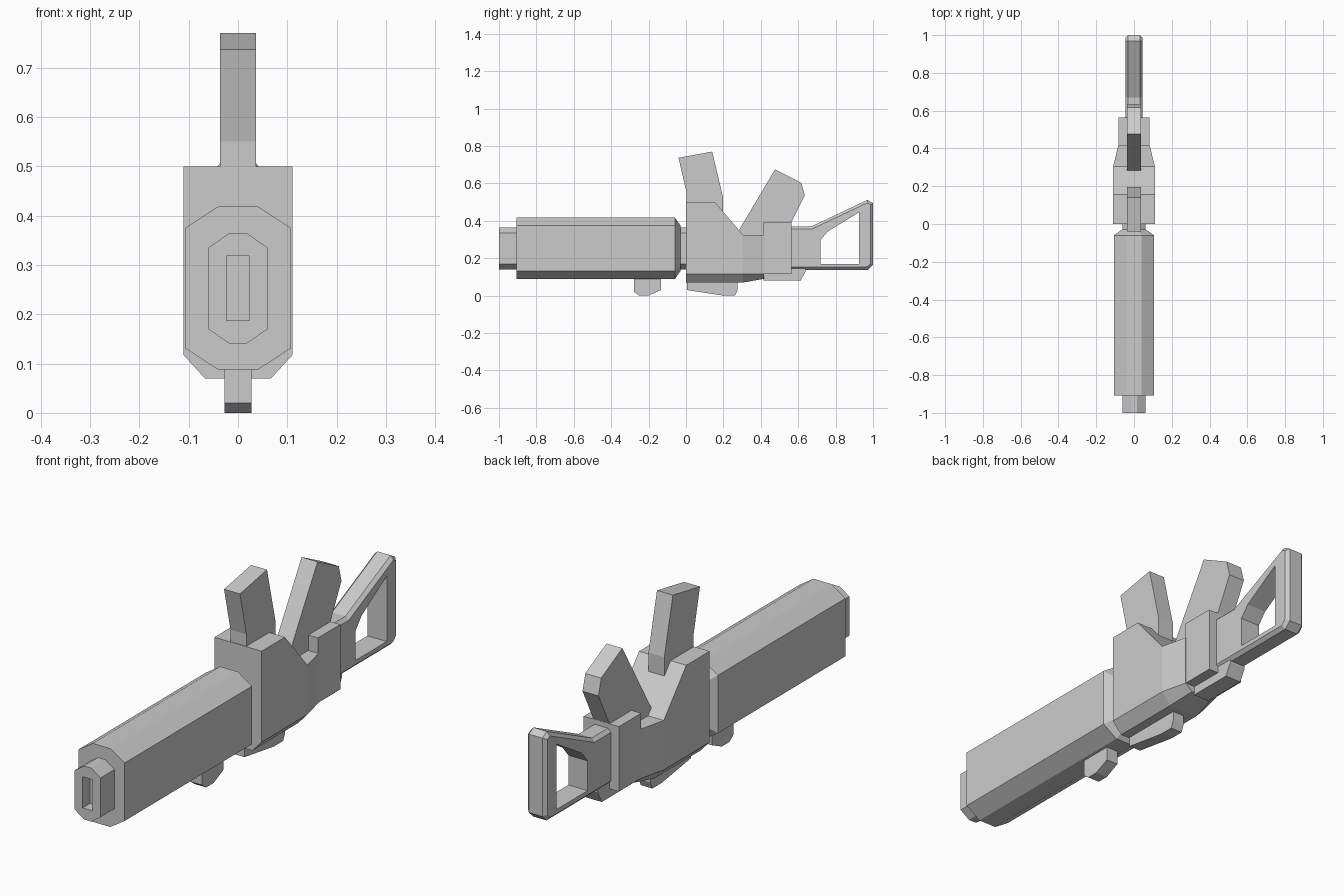
import bpy, bmesh

if "Cube" in bpy.data.objects:
    bpy.data.objects.remove(bpy.data.objects["Cube"])


def finish(name, bm):
    bmesh.ops.recalc_face_normals(bm, faces=bm.faces)
    mesh = bpy.data.meshes.new(name)
    bm.to_mesh(mesh)
    bm.free()
    obj = bpy.data.objects.new(name, mesh)
    bpy.context.collection.objects.link(obj)
    return obj


def loft(name, sections):
    """Join equal-sized rings of 3D points and cap both ends."""
    bm = bmesh.new()
    rings = [[bm.verts.new(p) for p in s] for s in sections]
    n = len(rings[0])
    for a, b in zip(rings, rings[1:]):
        for i in range(n):
            j = (i + 1) % n
            bm.faces.new((a[i], a[j], b[j], b[i]))
    bm.faces.new(rings[0])
    bm.faces.new(rings[-1])
    return finish(name, bm)


def slab(name, profile, w):
    """Side profile (y, z) spanning -w..w in x."""
    return loft(name, [[(x, y, z) for y, z in profile] for x in (-w, w)])


def octagon(y, w, top_w, z0, z1, cz):
    """Chamfered rectangle section at y."""
    right = [(top_w, z0), (w, z0 + cz), (w, z1 - cz), (top_w, z1)]
    pts = right + [(-x, z) for x, z in reversed(right)]
    return [(x, y, z) for x, z in pts]


def body_section(y, w, low_w, z0, z_side, z1):
    right = [(low_w, z0), (w, z_side), (w, z1)]
    pts = right + [(-x, z) for x, z in reversed(right)]
    return [(x, y, z) for x, z in pts]


def cut(obj, cutter):
    mod = obj.modifiers.new("cut", 'BOOLEAN')
    mod.operation = 'DIFFERENCE'
    mod.solver = 'EXACT'
    mod.object = cutter
    cutter.hide_render = True
    cutter.display_type = 'WIRE'


# Inner core: muzzle tip and the neck behind the barrel
core = loft("muzzle_core", [octagon(y, 0.06, 0.017, 0.14, 0.365, 0.03) for y in (-1, 0.02)])
bore = slab("bore_cutter", [(-1.05, 0.187), (-0.95, 0.187), (-0.95, 0.318), (-1.05, 0.318)], 0.023)
cut(core, bore)

# Barrel shroud with tapered rear
loft("barrel_shroud", [
    octagon(-0.907, 0.107, 0.041, 0.088, 0.418, 0.043),
    octagon(-0.06, 0.107, 0.041, 0.088, 0.418, 0.043),
    octagon(-0.03, 0.064, 0.019, 0.13, 0.376, 0.032),
])

# Receiver body, sloping down and narrowing to the rear
loft("receiver", [
    body_section(0.0, 0.11, 0.067, 0.07, 0.117, 0.5),
    body_section(0.155, 0.11, 0.067, 0.07, 0.117, 0.5),
    body_section(0.305, 0.11, 0.067, 0.07, 0.117, 0.325),
    body_section(0.418, 0.083, 0.05, 0.09, 0.117, 0.325),
])

# Rear block
slab("rear_block", [(0.415, 0.117), (0.563, 0.117), (0.563, 0.39), (0.415, 0.39)], 0.082)

# Upright fins
slab("front_fin", [(0.003, 0.4), (0.003, 0.55), (-0.04, 0.737), (0.14, 0.77),
                   (0.197, 0.53), (0.197, 0.4)], 0.037)
slab("rear_fin", [(0.283, 0.35), (0.476, 0.675), (0.617, 0.603), (0.635, 0.535),
                  (0.56, 0.385), (0.5, 0.3), (0.31, 0.3)], 0.037)

# Parts under the body
slab("front_foot", [(-0.277, 0.12), (-0.277, 0.02), (-0.25, 0), (-0.2, 0),
                    (-0.135, 0.03), (-0.135, 0.12)], 0.027)
slab("middle_foot", [(0.005, 0.1), (0.005, 0.03), (0.2, 0), (0.262, 0),
                     (0.275, 0.03), (0.275, 0.1)], 0.027)
slab("rear_foot", [(0.415, 0.15), (0.415, 0.08), (0.613, 0.08), (0.64, 0.13), (0.64, 0.15)], 0.037)

# Open loop stock with chamfered rim
stock = slab("stock", [(0.54, 0.37), (0.67, 0.37), (0.97, 0.512), (1.0, 0.495),
                       (1.0, 0.165), (0.972, 0.138), (0.54, 0.138)], 0.045)
bm = bmesh.new()
bm.from_mesh(stock.data)
rim = [e for e in bm.edges if abs(e.verts[0].co.x - e.verts[1].co.x) < 1e-4]
bmesh.ops.bevel(bm, geom=rim, offset=0.014, segments=1, affect='EDGES')
bm.to_mesh(stock.data)
bm.free()
opening = slab("stock_opening_cutter", [(0.718, 0.17), (0.718, 0.295), (0.757, 0.342),
                                        (0.925, 0.445), (0.925, 0.17)], 0.1)
cut(stock, opening)
